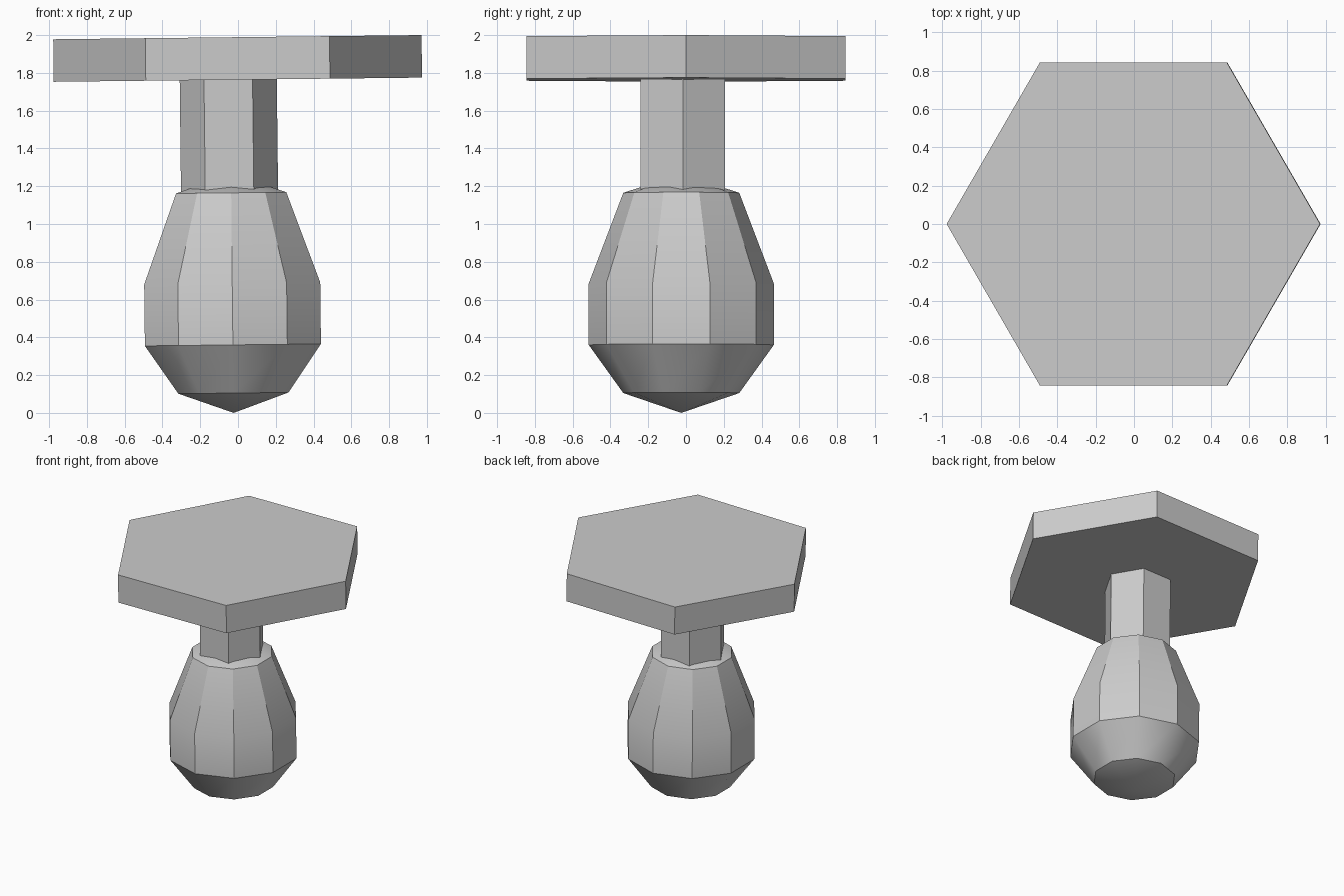
import bpy
import bmesh
from math import cos, sin, pi, radians

cube = bpy.data.objects.get("Cube")
if cube:
    bpy.data.objects.remove(cube, do_unlink=True)

# Single grey material
grey = bpy.data.materials.new("plain_grey")
grey.use_nodes = True
colour = (0.6, 0.6, 0.6, 1)
grey.diffuse_color = colour
grey.node_tree.nodes["Principled BSDF"].inputs["Base Color"].default_value = colour

TILT = radians(-0.65)


def lathe(name, profile, sides, start, location):
    """Solid with a given number of sides from (radius, height) pairs, bottom to top."""
    bm = bmesh.new()
    rings = []
    for r, z in profile:
        count = sides if r > 0 else 1
        angles = [start + 2 * pi * i / sides for i in range(count)]
        rings.append([bm.verts.new((r * cos(a), r * sin(a), z)) for a in angles])
    for low, high in zip(rings, rings[1:]):
        for i in range(sides):
            j = (i + 1) % sides
            corners = [low[i % len(low)], low[j % len(low)],
                       high[j % len(high)], high[i % len(high)]]
            bm.faces.new(list(dict.fromkeys(corners)))
    for ring in (rings[0], rings[-1]):
        if len(ring) > 1:
            bm.faces.new(ring)
    bmesh.ops.recalc_face_normals(bm, faces=bm.faces)
    mesh = bpy.data.meshes.new(name)
    bm.to_mesh(mesh)
    bm.free()
    mesh.materials.append(grey)
    obj = bpy.data.objects.new(name, mesh)
    obj.location = location
    obj.rotation_euler.y = TILT
    bpy.context.collection.objects.link(obj)
    return obj


# Wide hexagonal plate on top
lathe("top_plate", [(0.975, -0.1125), (0.975, 0.1125)], 6, 0, (-0.002, 0, 1.8765))

# Hexagonal stem, sunk slightly into both neighbours
lathe("stem", [(0.257, -0.33), (0.257, 0.33)], 6, 0, (-0.048, -0.017, 1.45))

# Ten-sided bulb with shallow pointed ends
bulb = lathe("bulb", [(0, -0.63), (0.307, -0.525), (0.49, -0.27), (0.49, 0.055),
                      (0.307, 0.535), (0, 0.635)],
             10, pi / 2, (-0.03, -0.025, 0.63))

# Soft shading on the bulb where the bends are gentle
bpy.ops.object.select_all(action='DESELECT')
bulb.select_set(True)
bpy.context.view_layer.objects.active = bulb
bpy.ops.object.shade_smooth_by_angle(angle=radians(30))
